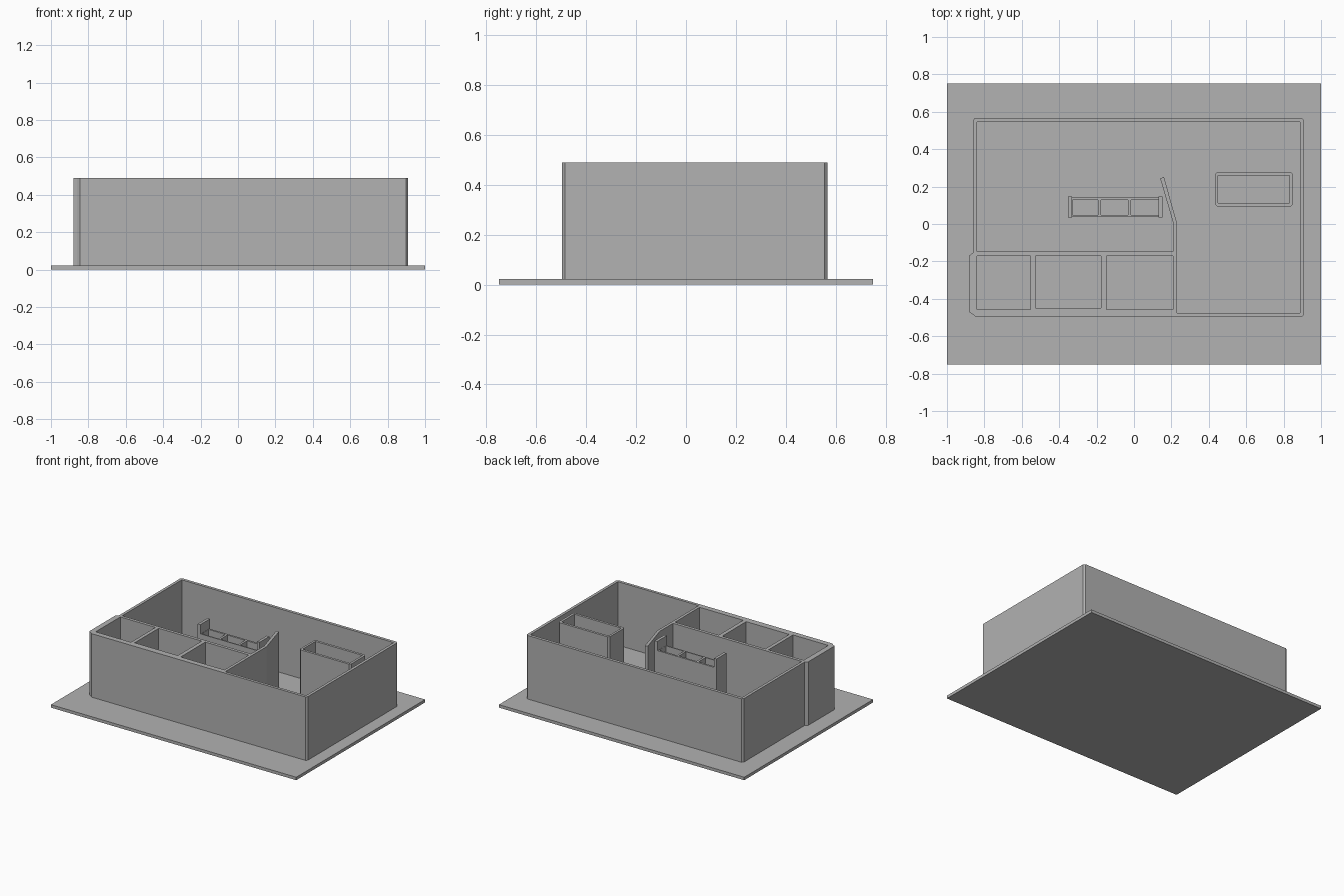
import bpy
import bmesh

cube = bpy.data.objects.get("Cube")
if cube:
    bpy.data.objects.remove(cube, do_unlink=True)

grey = bpy.data.materials.new("plain_grey")
grey.use_nodes = True
colour = (0.445, 0.445, 0.445, 1)
grey.diffuse_color = colour
grey.node_tree.nodes["Principled BSDF"].inputs["Base Color"].default_value = colour

FLOOR, TOP, LOW = 0.022, 0.49, 0.42


def rect(x0, x1, y0, y1, c=0):
    """Rectangle outline, with corners clipped by c when given."""
    if not c:
        return [(x0, y0), (x1, y0), (x1, y1), (x0, y1)]
    return [(x0 + c, y0), (x1 - c, y0), (x1, y0 + c), (x1, y1 - c),
            (x1 - c, y1), (x0 + c, y1), (x0, y1 - c), (x0, y0 + c)]


def prism(name, outline, z0, z1, holes=()):
    """Upright solid from a plan outline with open wells."""
    bm = bmesh.new()
    for loop in [outline, *holes]:
        verts = [bm.verts.new((x, y, z0)) for x, y in loop]
        for a, b in zip(verts, verts[1:] + verts[:1]):
            bm.edges.new((a, b))
    if holes:
        bmesh.ops.triangle_fill(bm, edges=bm.edges[:], use_beauty=True,
                                normal=(0, 0, 1))
    else:
        bm.faces.new(bm.verts[:])
    result = bmesh.ops.extrude_face_region(bm, geom=bm.faces[:])
    moved = [g for g in result["geom"] if isinstance(g, bmesh.types.BMVert)]
    bmesh.ops.translate(bm, verts=moved, vec=(0, 0, z1 - z0))
    bmesh.ops.recalc_face_normals(bm, faces=bm.faces[:])
    mesh = bpy.data.meshes.new(name)
    bm.to_mesh(mesh)
    bm.free()
    mesh.materials.append(grey)
    obj = bpy.data.objects.new(name, mesh)
    bpy.context.collection.objects.link(obj)
    return obj


# Ground slab
prism("base_slab", rect(-1, 1, -0.75, 0.75), 0, FLOOR)

# Outer walls, with a slightly wider section beside the small rooms
shell = [(-0.845, -0.497), (0.897, -0.497), (0.909, -0.485),
         (0.909, 0.555), (0.897, 0.567), (-0.85, 0.567),
         (-0.861, 0.555), (-0.861, -0.153), (-0.88, -0.168),
         (-0.88, -0.473), (-0.861, -0.484)]

# Main room wraps around the partition and its angled end
main_room = [(-0.84, -0.148), (0.209, -0.148), (0.209, 0.008),
             (0.14, 0.244), (0.16, 0.251), (0.23, 0.005),
             (0.23, -0.476), (0.888, -0.476), (0.888, 0.545),
             (-0.84, 0.545)]
small_rooms = [rect(-0.84, -0.553, -0.457, -0.171),
               rect(-0.527, -0.176, -0.45, -0.171),
               rect(-0.147, 0.209, -0.457, -0.171)]
prism("building_walls", shell, FLOOR - 0.002, TOP, [main_room, *small_rooms])

# Free-standing enclosure
prism("side_enclosure", rect(0.433, 0.85, 0.094, 0.278, 0.012),
      FLOOR - 0.002, TOP, [rect(0.449, 0.832, 0.112, 0.26)])

# Low row of three cells between two tall end walls
cells = [rect(a, b, 0.048, 0.128)
         for a, b in ((-0.33, -0.193), (-0.176, -0.032), (-0.016, 0.13))]
prism("cell_row", rect(-0.345, 0.145, 0.04, 0.142), FLOOR - 0.002, LOW, cells)
for name, x in (("right_end_wall", -0.353), ("left_end_wall", 0.131)):
    prism(name, rect(x, x + 0.021, 0.035, 0.147), FLOOR - 0.002, TOP)
